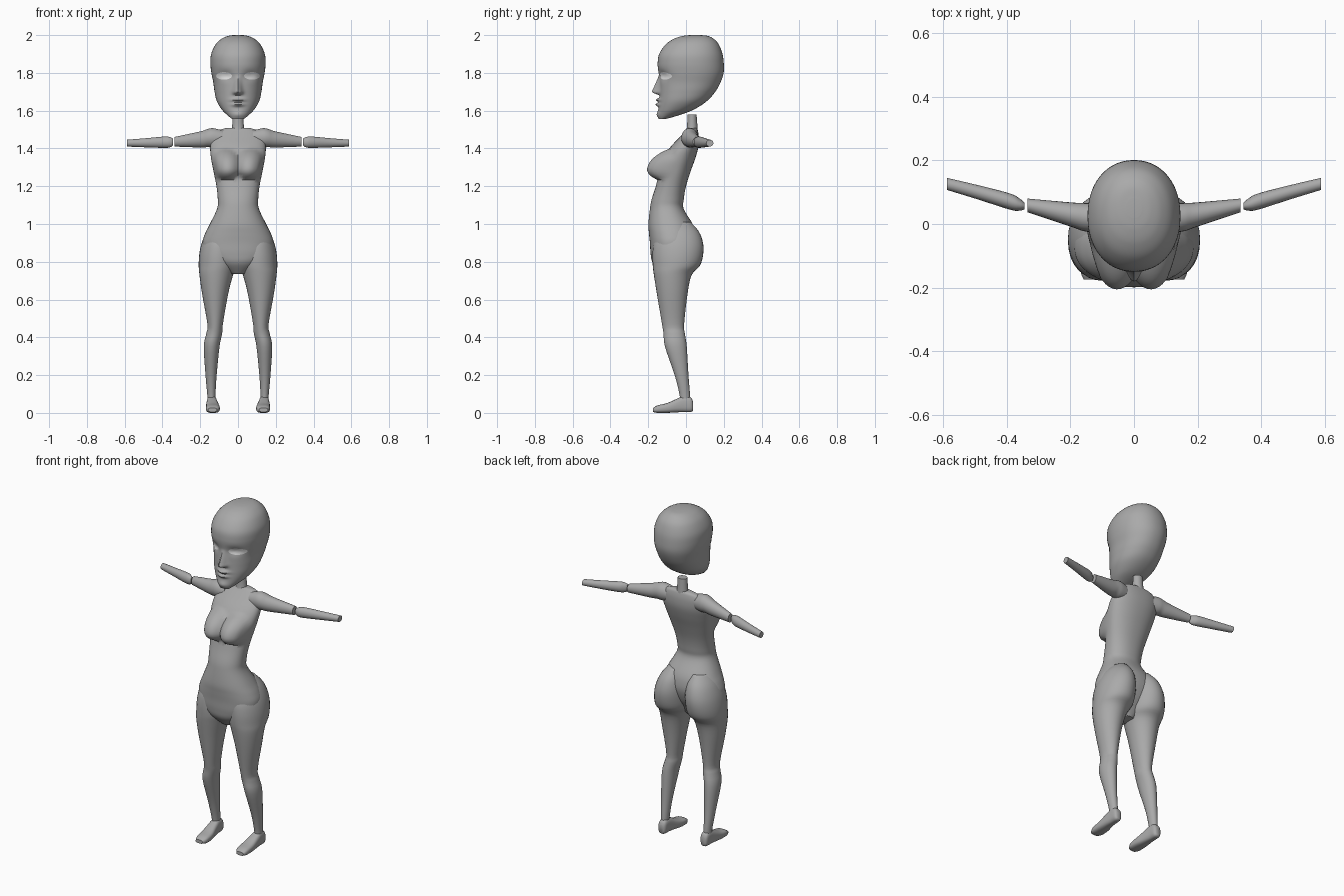
import bpy, bmesh, math
from mathutils import Vector
from mathutils.bvhtree import BVHTree


def material(name, rgb):
    m = bpy.data.materials.new(name)
    m.diffuse_color = (*rgb, 1)
    return m


GREY = material("body grey", (0.4, 0.4, 0.4))
WHITE = material("eye white", (0.95, 0.95, 0.95))


def spline(keys, sub):
    """Catmull-Rom interpolation of the section keys."""
    out = []
    for i in range(len(keys) - 1):
        p0, p1 = keys[max(i - 1, 0)], keys[i]
        p2, p3 = keys[i + 1], keys[min(i + 2, len(keys) - 1)]
        for s in range(sub):
            t = s / sub
            out.append([0.5 * (2 * b + (c - a) * t + (2 * a - 5 * b + 4 * c - d) * t * t
                               + (3 * b - a - 3 * c + d) * t ** 3)
                        for a, b, c, d in zip(p0, p1, p2, p3)])
    return out + [list(keys[-1])]


def finish(name, bm, mat, mirror):
    me = bpy.data.meshes.new(name)
    bm.to_mesh(me)
    me.materials.append(mat)
    ob = bpy.data.objects.new(name, me)
    bpy.context.collection.objects.link(ob)
    bpy.context.view_layer.objects.active = ob
    ob.select_set(True)
    bpy.ops.object.shade_smooth_by_angle(angle=math.radians(50))
    ob.select_set(False)
    if mirror:
        m = ob.modifiers.new("mirror", 'MIRROR')
        m.use_mirror_merge = False
    return ob


def loft(name, keys, axis='z', n=32, sub=4, power=2.0, mirror=False, shape=None):
    """Keys are (position along axis, a min, a max, b min, b max)."""
    bm = bmesh.new()
    rings = []
    for t, a0, a1, b0, b1 in spline(keys, sub):
        ring = []
        for k in range(n):
            ang = 2 * math.pi * k / n
            c, s = math.cos(ang), math.sin(ang)
            a = (a0 + a1) / 2 + (a1 - a0) / 2 * math.copysign(abs(c) ** (2 / power), c)
            b = (b0 + b1) / 2 + (b1 - b0) / 2 * math.copysign(abs(s) ** (2 / power), s)
            if shape and s < 0:
                b += shape(a, t) * min(1, -s * 1.6)
            ring.append(bm.verts.new({'z': (a, b, t), 'y': (a, t, b), 'x': (t, a, b)}[axis]))
        rings.append(ring)
    for r, q in zip(rings, rings[1:]):
        for k in range(n):
            bm.faces.new((r[k], r[(k + 1) % n], q[(k + 1) % n], q[k]))
    bm.faces.new(rings[0])
    bm.faces.new(rings[-1])
    bmesh.ops.recalc_face_normals(bm, faces=bm.faces)
    finish(name, bm, GREY, mirror)
    return bm


def sym(keys):
    """Expand (t, half width, front, back) to full section keys."""
    return [(t, -w, w, f, b) for t, w, f, b in keys]


# Bust relief on the torso
def bust(x, z):
    h = 0.105 if z > 1.295 else 0.062
    r2 = ((abs(x) - 0.066) / 0.083) ** 2 + ((z - 1.295) / h) ** 2
    return -0.076 * max(0, 1 - r2) ** 0.8


# Nose, lips and eye sockets on the head
def face(x, z):
    def bump(cx, cz, sx, sz):
        return math.exp(-((x - cx) / sx) ** 2 - ((z - cz) / sz) ** 2)
    f = min(1, max(0, (1.79 - z) / 0.085))
    cut = min(1, max(0, (z - 1.682) / 0.014))
    d = -0.040 * f * cut * math.exp(-(x / (0.010 + 0.011 * f)) ** 2)
    d -= 0.020 * bump(0, 1.657, 0.032, 0.008) + 0.020 * bump(0, 1.632, 0.028, 0.009)
    d -= 0.008 * bump(0, 1.58, 0.03, 0.018)
    for s in (-1, 1):
        d += 0.014 * bump(s * 0.066, 1.785, 0.04, 0.026)
        d -= 0.008 * bump(s * 0.014, 1.695, 0.008, 0.009)
    return d


# Torso
loft("torso", sym([
    (0.735, 0.04, -0.13, -0.03), (0.79, 0.12, -0.175, 0.0), (0.84, 0.175, -0.187, 0.03),
    (0.90, 0.188, -0.191, 0.05), (0.95, 0.174, -0.196, 0.05), (1.0, 0.149, -0.199, 0.035),
    (1.08, 0.111, -0.191, -0.012), (1.13, 0.107, -0.182, -0.012), (1.20, 0.114, -0.160, 0.0),
    (1.28, 0.130, -0.140, 0.025), (1.35, 0.143, -0.120, 0.050), (1.41, 0.147, -0.080, 0.066),
    (1.46, 0.135, -0.033, 0.068), (1.495, 0.105, 0.0, 0.062), (1.508, 0.06, 0.01, 0.055)]),
    n=64, sub=5, power=2.2, shape=bust)

# Neck
loft("neck", sym([(1.44, 0.05, -0.02, 0.068), (1.50, 0.033, 0.003, 0.062),
                  (1.58, 0.028, 0.008, 0.056)]), n=20)

# Head
head = loft("head", sym([
    (1.555, 0.030, -0.142, -0.110), (1.575, 0.055, -0.147, -0.04), (1.605, 0.085, -0.146, 0.04),
    (1.65, 0.112, -0.142, 0.11), (1.70, 0.124, -0.140, 0.155), (1.75, 0.131, -0.140, 0.183),
    (1.80, 0.141, -0.146, 0.199), (1.85, 0.146, -0.150, 0.200), (1.90, 0.142, -0.142, 0.193),
    (1.95, 0.119, -0.108, 0.174), (1.98, 0.088, -0.065, 0.147), (1.995, 0.055, -0.02, 0.118),
    (2.0, 0.025, 0.02, 0.08)]), n=96, sub=8, power=2.15, shape=face)

# Eyes: thin almond plates laid on the face
tree = BVHTree.FromBMesh(head)
bm = bmesh.new()


def on_face(x, z):
    hit = tree.ray_cast(Vector((x, -1, z)), Vector((0, 1, 0)))[0]
    return bm.verts.new((x, hit.y - 0.003, z))


grid = [[on_face(0.074 + 0.042 * r * math.cos(a), 1.784 + 0.020 * r * math.sin(a))
         for a in (2 * math.pi * k / 24 for k in range(24))] for r in (0.25, 0.5, 0.75, 1)]
bm.faces.new(grid[0])
for r, q in zip(grid, grid[1:]):
    for k in range(24):
        bm.faces.new((r[k], q[k], q[(k + 1) % 24], r[(k + 1) % 24]))
bmesh.ops.recalc_face_normals(bm, faces=bm.faces)
if sum(f.normal.y for f in bm.faces) > 0:
    bmesh.ops.reverse_faces(bm, faces=bm.faces)
finish("eyes", bm, WHITE, True)

# Legs with hips and buttocks
loft("legs", [
    (0.10 - 0.05, 0.120, 0.160, -0.030, 0.022), (0.10, 0.119, 0.163, -0.035, 0.021),
    (0.20, 0.113, 0.172, -0.060, 0.013), (0.35, 0.098, 0.181, -0.111, 0.004),
    (0.42, 0.084, 0.168, -0.119, -0.006), (0.47, 0.080, 0.162, -0.127, -0.010),
    (0.63, 0.052, 0.190, -0.154, 0.008), (0.73, 0.026, 0.204, -0.170, 0.030),
    (0.78, 0.007, 0.208, -0.176, 0.074), (0.84, 0.002, 0.205, -0.178, 0.091),
    (0.90, 0.003, 0.192, -0.172, 0.090), (0.96, 0.012, 0.165, -0.150, 0.068),
    (1.01, 0.03, 0.125, -0.12, 0.025)], mirror=True)

# Feet
loft("feet", [
    (0.037, 0.125, 0.155, 0.012, 0.060), (0.025, 0.115, 0.163, 0.005, 0.082),
    (-0.01, 0.112, 0.165, 0.004, 0.090), (-0.05, 0.106, 0.168, 0.003, 0.074),
    (-0.10, 0.097, 0.170, 0.0, 0.052), (-0.15, 0.098, 0.168, 0.0, 0.040),
    (-0.175, 0.112, 0.158, 0.005, 0.026)], axis='y', n=24, power=2.8, mirror=True)

# Upper arms and forearms
loft("upper_arms", [
    (0.08, -0.02, 0.055, 1.41, 1.495), (0.13, -0.025, 0.065, 1.405, 1.507),
    (0.16, -0.022, 0.066, 1.407, 1.503), (0.20, -0.008, 0.068, 1.405, 1.490),
    (0.335, 0.037, 0.080, 1.410, 1.461)], axis='x', n=24, mirror=True)
loft("forearms", [
    (0.345, 0.046, 0.068, 1.415, 1.452), (0.36, 0.042, 0.080, 1.406, 1.460),
    (0.39, 0.045, 0.096, 1.403, 1.463), (0.49, 0.077, 0.122, 1.406, 1.454),
    (0.588, 0.107, 0.145, 1.410, 1.446)], axis='x', n=20, mirror=True)
